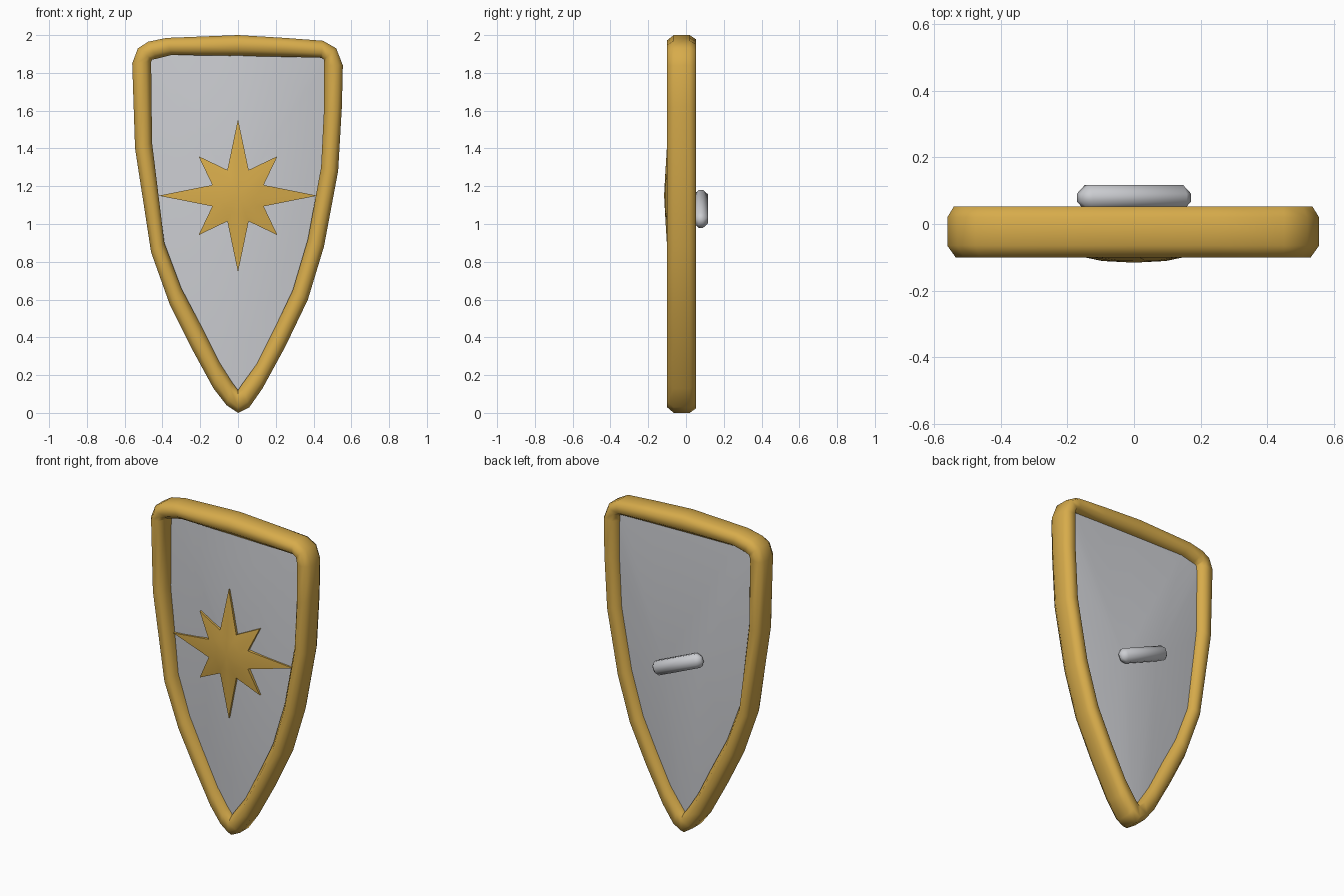
import bpy, bmesh, math

cube = bpy.data.objects.get("Cube")
if cube:
    bpy.data.objects.remove(cube, do_unlink=True)


def material(name, color):
    mat = bpy.data.materials.new(name)
    mat.use_nodes = True
    mat.diffuse_color = color
    mat.node_tree.nodes["Principled BSDF"].inputs["Base Color"].default_value = color
    return mat


gold = material("gold", (0.68, 0.41, 0.07, 1))
silver = material("silver", (0.6, 0.61, 0.64, 1))


def finish(bm, name, mat, angle):
    """Turn a bmesh into a smooth shaded object with one material."""
    bmesh.ops.recalc_face_normals(bm, faces=bm.faces)
    mesh = bpy.data.meshes.new(name)
    bm.to_mesh(mesh)
    bm.free()
    mesh.materials.append(mat)
    obj = bpy.data.objects.new(name, mesh)
    bpy.context.collection.objects.link(obj)
    bpy.ops.object.select_all(action="DESELECT")
    obj.select_set(True)
    bpy.context.view_layer.objects.active = obj
    bpy.ops.object.shade_smooth_by_angle(angle=math.radians(angle))
    return obj


def bridge(bm, a, b):
    """Join two closed loops of equal length with quads."""
    n = len(a)
    for i in range(n):
        j = (i + 1) % n
        bm.faces.new((a[i], a[j], b[j], b[i]))


def fan(bm, ring, tip):
    for i, v in enumerate(ring):
        bm.faces.new((v, ring[(i + 1) % len(ring)], tip))


# Shield outline, clockwise from the top centre: outer and inner edge (x, z)
outer = [(0, 2), (.25, 1.985), (.45, 1.97), (.52, 1.93), (.555, 1.84), (.55, 1.62),
         (.53, 1.28), (.455, .88), (.37, .6), (.25, .35), (.13, .13), (.06, .03),
         (0, 0), (-.06, .04), (-.13, .13), (-.25, .35), (-.36, .57), (-.46, .85),
         (-.545, 1.4), (-.56, 1.85), (-.53, 1.93), (-.475, 1.965), (-.38, 1.985)]
inner = [(0, 1.89), (.25, 1.885), (.44, 1.88), (.455, 1.87), (.455, 1.84), (.455, 1.6),
         (.44, 1.3), (.37, .92), (.29, .65), (.2, .46), (.1, .26), (.02, .15),
         (0, .12), (-.03, .16), (-.1, .27), (-.2, .47), (-.3, .66), (-.39, .9),
         (-.455, 1.43), (-.46, 1.86), (-.455, 1.87), (-.43, 1.875), (-.35, 1.895)]


def between(t):
    """Outline lying at fraction t from the outer to the inner edge."""
    return [(a + (c - a) * t, b + (d - b) * t) for (a, b), (c, d) in zip(outer, inner)]


# Rim: rounded section (fraction across, depth) swept round the outline
section = [(0, -.065), (.25, -.1), (.72, -.1), (1, -.065),
           (1, .02), (.75, .053), (.2, .053), (0, .02)]
bm = bmesh.new()
loops = [[bm.verts.new((x, y, z)) for x, z in between(t)] for t, y in section]
for k, loop in enumerate(loops):
    bridge(bm, loop, loops[(k + 1) % len(loops)])
finish(bm, "rim", gold, 65)

# Panel: curved front, and a back rising to a short ridge behind the grip
CZ = 1.15


def front_depth(x, z):
    return -.085 + .3 * x * x + .03 * (z - CZ) ** 2


bm = bmesh.new()
edge = between(.5)
rings = []
for s in (.25, .5, .75, 1):
    points = [(x * s, CZ + (z - CZ) * s) for x, z in edge]
    rings.append([bm.verts.new((x, front_depth(x, z), z)) for x, z in points])
fan(bm, rings[0], bm.verts.new((0, front_depth(0, CZ), CZ)))
for a, b in zip(rings, rings[1:]):
    bridge(bm, a, b)
back = [bm.verts.new((x, .005, z)) for x, z in edge]
bridge(bm, rings[-1], back)
ridge = {side: bm.verts.new((side * .12, .05, 1.08 - side * .05)) for side in (1, -1)}
for i, v in enumerate(back):
    w = back[(i + 1) % len(back)]
    p, q = (ridge[1 if u.co.x >= 0 else -1] for u in (v, w))
    bm.faces.new((v, w, q, p) if p != q else (v, w, p))
finish(bm, "panel", silver, 50)

# Star: eight points, alternately long and short, with a domed middle
bm = bmesh.new()
rim_loop, base, dome = [], [], []
for i in range(16):
    a = i * math.pi / 8
    r = .147 if i % 2 else (.295 if i % 4 else .405)
    if i % 8 == 0:
        r = .42
    x, z = r * math.cos(a), CZ + r * math.sin(a)
    y = -.098 if i % 2 else front_depth(x, z) - .012
    rim_loop.append(bm.verts.new((x, y, z)))
    base.append(bm.verts.new((x, y + .035, z)))
    dome.append(bm.verts.new((.095 * math.cos(a), -.111, CZ + .095 * math.sin(a))))
fan(bm, dome, bm.verts.new((0, -.116, CZ)))
bridge(bm, dome, rim_loop)
bridge(bm, rim_loop, base)
bm.faces.new(base)
finish(bm, "star", gold, 40)

# Grip: a tilted bar with chamfered edges
bm = bmesh.new()
bmesh.ops.create_cube(bm, size=1)
bmesh.ops.scale(bm, vec=(.36, .075, .085), verts=bm.verts)
bmesh.ops.bevel(bm, geom=bm.edges[:], offset=.026, segments=1, affect="EDGES")
grip = finish(bm, "grip", silver, 50)
grip.location = (0, .079, 1.08)
grip.rotation_euler.y = .41
